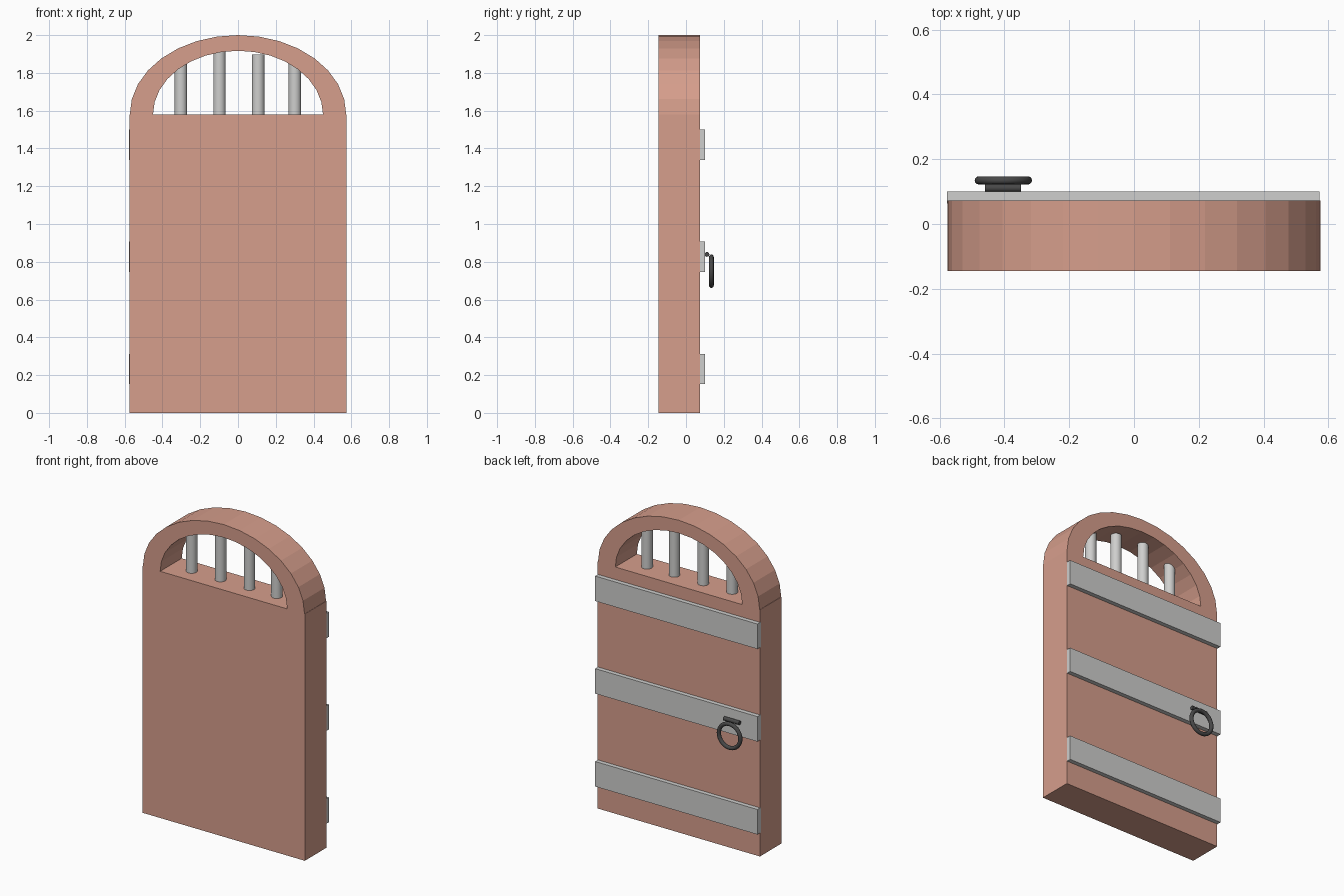
import bpy, bmesh, math
from mathutils import Matrix

if "Cube" in bpy.data.objects:
    bpy.data.objects.remove(bpy.data.objects["Cube"])


def material(name, rgb):
    m = bpy.data.materials.new(name)
    m.diffuse_color = (*rgb, 1)
    m.use_nodes = True
    m.node_tree.nodes["Principled BSDF"].inputs["Base Color"].default_value = m.diffuse_color
    return m


WOOD = material("salmon wood", (0.672, 0.342, 0.262))
STEEL = material("light grey metal", (0.62, 0.62, 0.61))
IRON = material("dark iron", (0.065, 0.065, 0.065))


def finish(obj, name, mat, smooth=False):
    obj.name = name
    obj.data.materials.append(mat)
    if smooth:
        bpy.ops.object.shade_smooth_by_angle(angle=math.radians(40))
    return obj


def box(name, mat, x0, x1, y0, y1, z0, z1):
    mid = ((x0 + x1) / 2, (y0 + y1) / 2, (z0 + z1) / 2)
    size = Matrix.Diagonal((x1 - x0, y1 - y0, z1 - z0, 1))
    bpy.ops.mesh.primitive_cube_add(size=1)
    obj = bpy.context.object
    obj.data.transform(Matrix.Translation(mid) @ size)
    return finish(obj, name, mat)


def cylinder(name, mat, radius, depth, loc, rot=(0, 0, 0)):
    bpy.ops.mesh.primitive_cylinder_add(vertices=32, radius=radius, depth=depth,
                                        location=loc, rotation=rot)
    return finish(bpy.context.object, name, mat, True)


FRONT, BACK, SILL = -0.145, 0.073, 1.58

# Door slab, its top is the window sill
box("door_panel", WOOD, -0.575, 0.575, FRONT, BACK, 0, SILL)

# Arched window surround: half-ellipse ring of 16 segments
bm = bmesh.new()
rings = []
for i in range(17):
    a = math.pi * i / 16
    c, s = math.cos(a), math.sin(a)
    rings.append([bm.verts.new((rx * c, y, SILL + rz * s))
                  for rx, rz, y in ((0.573, 0.42, FRONT), (0.573, 0.42, BACK),
                                    (0.45, 0.337, BACK), (0.45, 0.337, FRONT))])
for p, q in zip(rings, rings[1:]):
    for k in range(4):
        n = (k + 1) % 4
        bm.faces.new((p[k], p[n], q[n], q[k]))
bmesh.ops.recalc_face_normals(bm, faces=bm.faces)
mesh = bpy.data.meshes.new("window_arch")
bm.to_mesh(mesh)
bm.free()
arch = bpy.data.objects.new("window_arch", mesh)
bpy.context.collection.objects.link(arch)
finish(arch, "window_arch", WOOD)

# Window bars
for i, (x, top) in enumerate(((-0.302, 1.86), (-0.098, 1.925),
                              (0.107, 1.897), (0.301, 1.86))):
    z0 = SILL - 0.03
    cylinder(f"window_bar_{i + 1}", STEEL, 0.033, top - z0,
             (x, -0.036, (top + z0) / 2))

# Metal straps across the back
for i, z in enumerate((0.232, 0.827, 1.42)):
    box(f"strap_{i + 1}", STEEL, -0.577, 0.573, BACK - 0.01, 0.101, z - 0.08, z + 0.08)

# Ring handle and its hinge pin
cylinder("handle_pin", IRON, 0.0125, 0.11, (-0.404, 0.111, 0.839), (0, math.pi / 2, 0))
bpy.ops.mesh.primitive_torus_add(major_radius=0.076, minor_radius=0.0125,
                                 major_segments=40, minor_segments=12,
                                 location=(-0.403, 0.1345, 0.75),
                                 rotation=(math.pi / 2, 0, 0))
finish(bpy.context.object, "handle_ring", IRON, True)
